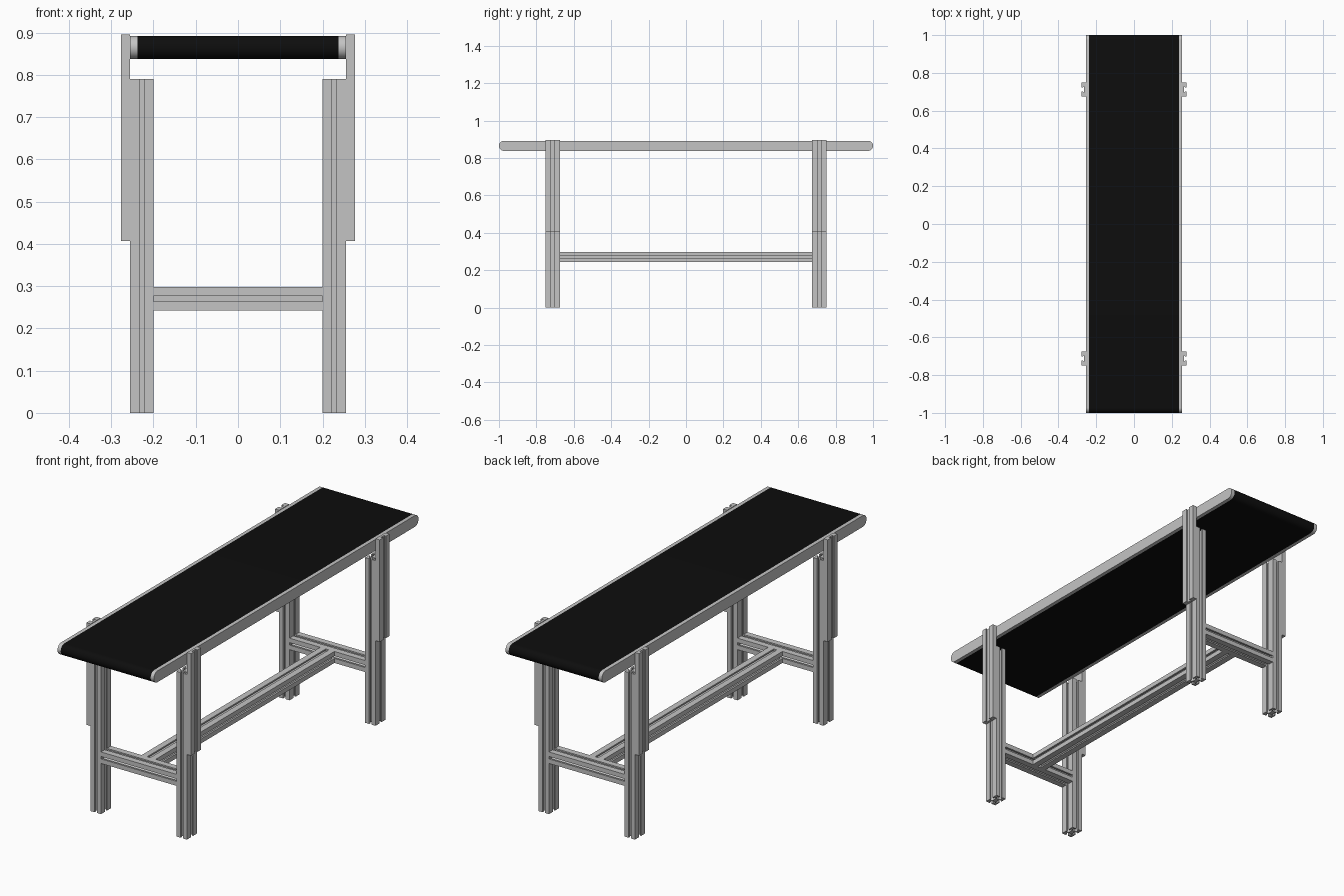
import bpy, bmesh
from math import pi, cos, sin, radians
from mathutils import Matrix, Vector

cube = bpy.data.objects.get("Cube")
if cube:
    bpy.data.objects.remove(cube, do_unlink=True)


def material(name, rgb, roughness):
    mat = bpy.data.materials.new(name)
    mat.use_nodes = True
    bsdf = mat.node_tree.nodes["Principled BSDF"]
    bsdf.inputs["Base Color"].default_value = (*rgb, 1)
    bsdf.inputs["Roughness"].default_value = roughness
    mat.diffuse_color = (*rgb, 1)
    return mat


ALUMINIUM = material("aluminium grey", (0.55, 0.55, 0.55), 0.5)
RUBBER = material("black rubber", (0.004, 0.004, 0.004), 0.8)


def prism(name, outline, u, v, start, end, mat, smooth=False):
    """Extrude a 2D outline, laid along axes u and v, from start to end."""
    u, v, start, end = (Vector(p) for p in (u, v, start, end))
    bm = bmesh.new()
    face = bm.faces.new([bm.verts.new(start + u * a + v * b) for a, b in outline])
    new = bmesh.ops.extrude_face_region(bm, geom=[face])["geom"]
    verts = [g for g in new if isinstance(g, bmesh.types.BMVert)]
    bmesh.ops.translate(bm, verts=verts, vec=end - start)
    bmesh.ops.recalc_face_normals(bm, faces=bm.faces)
    mesh = bpy.data.meshes.new(name)
    bm.to_mesh(mesh)
    bm.free()
    mesh.materials.append(mat)
    obj = bpy.data.objects.new(name, mesh)
    bpy.context.collection.objects.link(obj)
    if smooth:
        bpy.ops.object.select_all(action="DESELECT")
        obj.select_set(True)
        bpy.context.view_layer.objects.active = obj
        bpy.ops.object.shade_smooth_by_angle(angle=radians(30))
    return obj


def slotted_section(width, depth):
    """Extruded bar section with an undercut slot in each of its four sides."""
    half = [(0.5, -0.5), (0.5, -0.11), (0.38, -0.11), (0.38, -0.25), (0.3, -0.25), (0.18, -0.11)]
    side = half + [(a, -b) for a, b in reversed(half[1:])]
    points = []
    for turn in range(4):
        rot = Matrix.Rotation(turn * pi / 2, 2)
        points += [rot @ Vector(p) for p in side]
    return [(p.x * width, p.y * depth) for p in points]


def rounded_ends(length, height, steps=16):
    """Long outline with a half circle at each end."""
    r = height / 2
    c = length / 2 - r
    return [(s * (c + r * cos(t)), s * r * sin(t))
            for s in (1, -1)
            for t in (pi * i / steps - pi / 2 for i in range(steps + 1))]


X, Y, Z = (1, 0, 0), (0, 1, 0), (0, 0, 1)
THIN, WIDE = 0.055, 0.075
LEG_X, LEG_Y = 0.2275, 0.7125
BAR_Z, BELT_Z = 0.27, 0.865

# Belt and its side rails
belt = rounded_ends(2, 0.054)
prism("belt", belt, Y, Z, (-0.238, 0, BELT_Z), (0.238, 0, BELT_Z), RUBBER, True)
for side, sx in (("left", 1), ("right", -1)):
    prism(f"{side}_side_rail", belt, Y, Z, (sx * 0.238, 0, BELT_Z),
          (sx * 0.255, 0, BELT_Z), ALUMINIUM, True)

# Legs with the slotted brackets that carry the belt
bracket = [(0, -0.0375), (0.022, -0.0375), (0.022, -0.01), (0.016, -0.01), (0.011, -0.016)]
bracket += [(a, -b) for a, b in reversed(bracket)]
for end, sy in (("front", -1), ("back", 1)):
    y = sy * LEG_Y
    for side, sx in (("left", 1), ("right", -1)):
        prism(f"{end}_{side}_leg", slotted_section(THIN, WIDE), X, Y,
              (sx * LEG_X, y, 0), (sx * LEG_X, y, 0.79), ALUMINIUM)
        prism(f"{end}_{side}_bracket", bracket, (sx, 0, 0), Y,
              (sx * 0.255, y, 0.407), (sx * 0.255, y, 0.895), ALUMINIUM)
    # Bar between the two legs
    prism(f"{end}_cross_bar", slotted_section(WIDE, THIN), Y, Z,
          (-0.2, y, BAR_Z), (0.2, y, BAR_Z), ALUMINIUM)

# Long bar joining the cross bars
prism("long_stretcher", slotted_section(WIDE, THIN), X, Z,
      (0, -0.675, BAR_Z), (0, 0.675, BAR_Z), ALUMINIUM)
